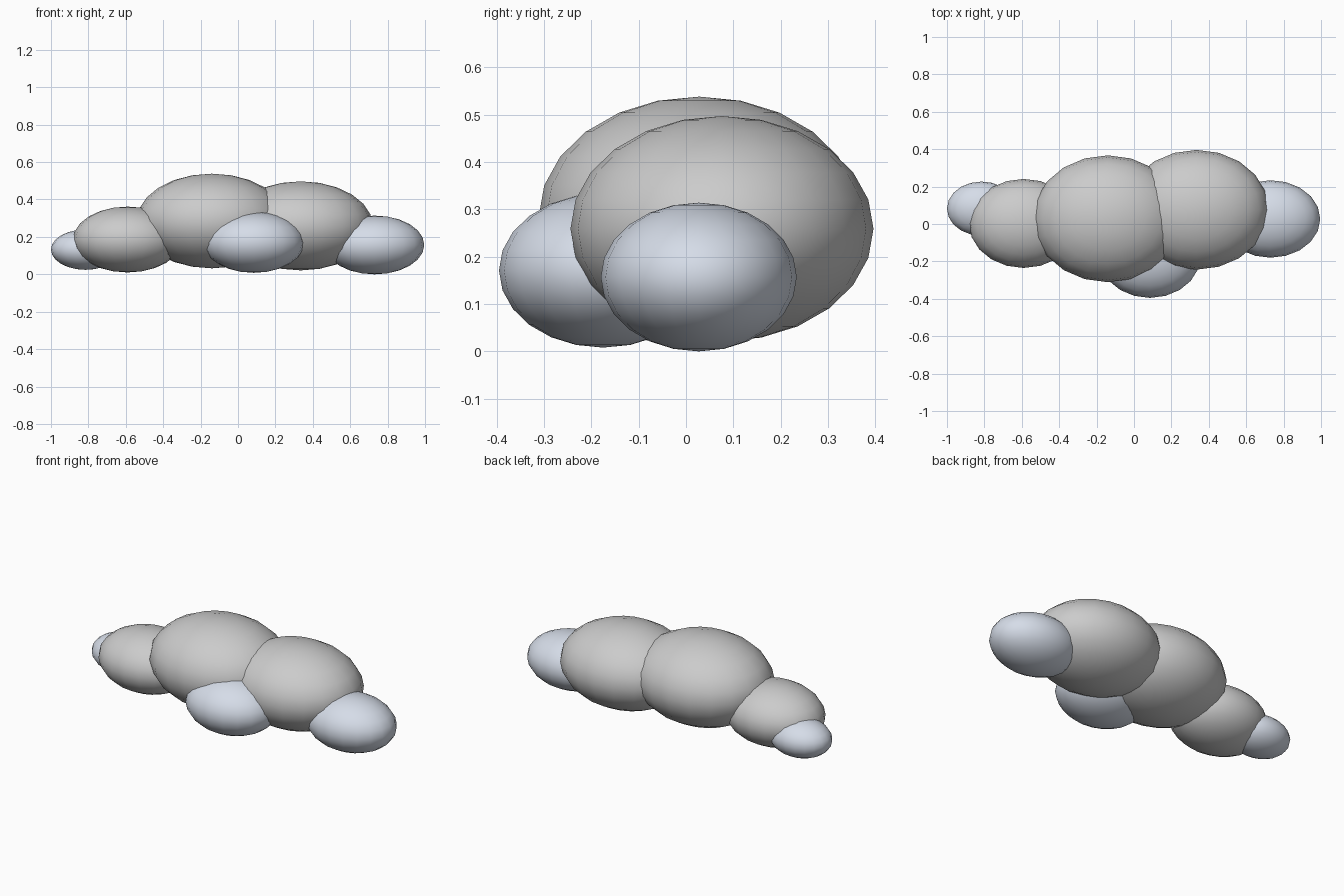
import bpy

if "Cube" in bpy.data.objects:
    bpy.data.objects.remove(bpy.data.objects["Cube"])

# Cool shade for the small outer puffs
shade = bpy.data.materials.new("cool_shade")
shade.diffuse_color = (0.67, 0.72, 0.81, 1)
shade.use_nodes = True
shade.node_tree.nodes["Principled BSDF"].inputs["Base Color"].default_value = shade.diffuse_color


def puff(name, centre, radii, material=None):
    """Squashed smooth sphere."""
    bpy.ops.mesh.primitive_uv_sphere_add(segments=20, ring_count=12, radius=1)
    ob = bpy.context.object
    ob.name = name
    ob.location = centre
    ob.scale = radii
    bpy.ops.object.transform_apply(location=False, rotation=False, scale=True)
    bpy.ops.object.shade_smooth()
    if material:
        ob.data.materials.append(material)
    return ob


# Main cloud body
puff("centre_puff", (-0.14, 0.028, 0.285), (0.402, 0.339, 0.253))
puff("right_puff", (0.335, 0.076, 0.259), (0.386, 0.32, 0.238))
puff("left_puff", (-0.59, 0.003, 0.186), (0.292, 0.238, 0.176))

# Shaded outer puffs
puff("right_end_puff", (0.73, 0.027, 0.157), (0.266, 0.207, 0.157), shade)
puff("front_puff", (0.085, -0.175, 0.171), (0.27, 0.22, 0.163), shade)
puff("left_end_puff", (-0.815, 0.082, 0.132), (0.185, 0.145, 0.108), shade)
